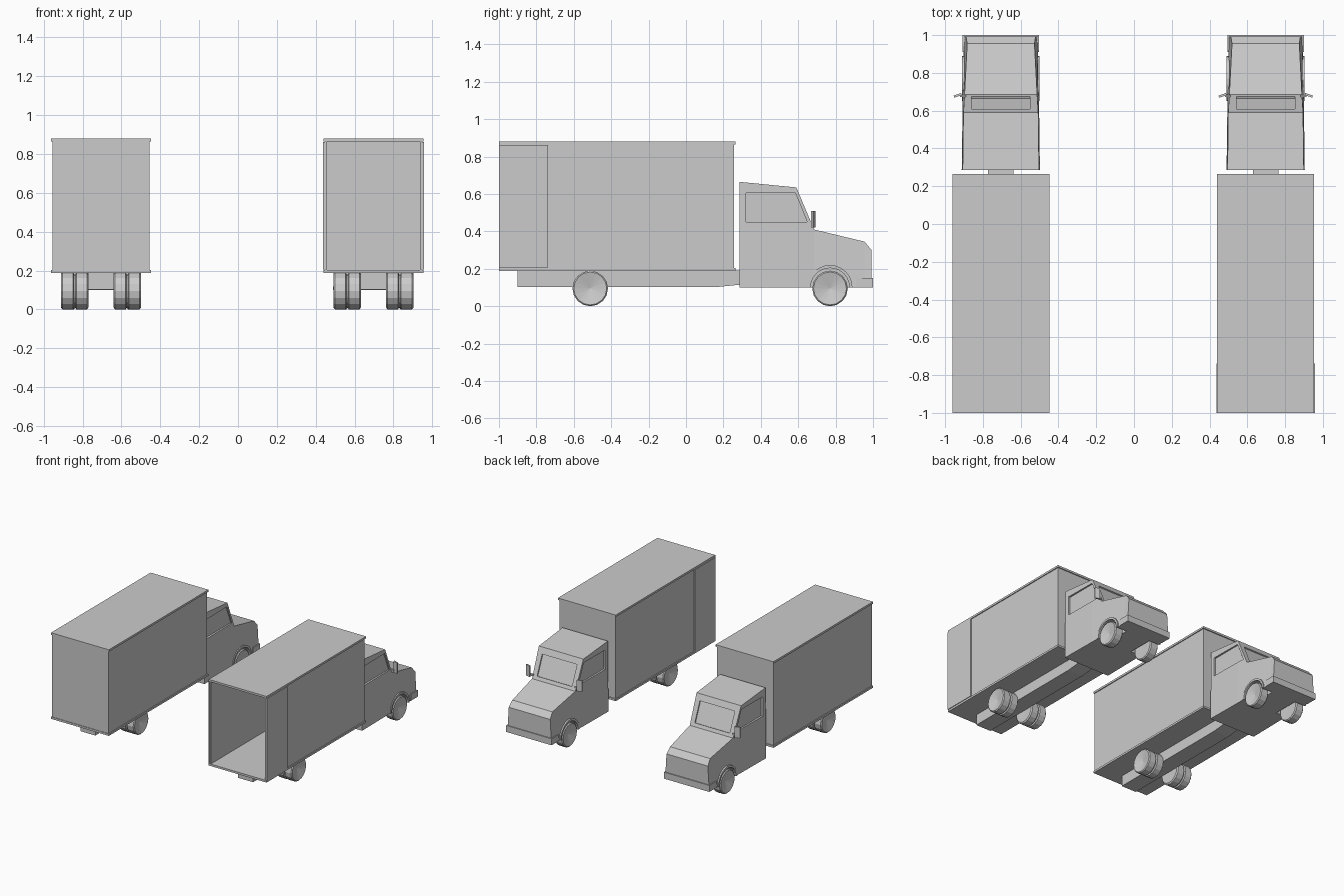
import bpy, bmesh, math
from mathutils import Matrix, Vector

if "Cube" in bpy.data.objects:
    bpy.data.objects.remove(bpy.data.objects["Cube"])


def finish(name, bm):
    bmesh.ops.recalc_face_normals(bm, faces=bm.faces)
    me = bpy.data.meshes.new(name)
    bm.to_mesh(me)
    bm.free()
    ob = bpy.data.objects.new(name, me)
    bpy.context.collection.objects.link(ob)
    return ob


def prism(name, pts, x0, x1):
    """Extrude a (y, z) outline along x."""
    bm = bmesh.new()
    f = bm.faces.new([bm.verts.new((x0, y, z)) for y, z in pts])
    ext = bmesh.ops.extrude_face_region(bm, geom=[f])
    vs = [v for v in ext['geom'] if isinstance(v, bmesh.types.BMVert)]
    bmesh.ops.translate(bm, vec=(x1 - x0, 0, 0), verts=vs)
    return finish(name, bm)


def box(name, x0, x1, y0, y1, z0, z1):
    return prism(name, [(y0, z0), (y1, z0), (y1, z1), (y0, z1)], x0, x1)


def wheel(name, cx, side, y, r, profile, seg=16):
    """Lathe a (radius, distance from truck centre) outline around x."""
    bm = bmesh.new()
    vs = [bm.verts.new((cx + side * d, y, r + k)) for k, d in profile]
    es = [bm.edges.new(p) for p in zip(vs, vs[1:])]
    bmesh.ops.spin(bm, geom=vs + es, cent=(cx, y, r), axis=(1, 0, 0),
                   angle=2 * math.pi, steps=seg, use_duplicate=False)
    bmesh.ops.remove_doubles(bm, verts=bm.verts, dist=1e-4)
    return finish(name, bm)


def cut(ob, cutter):
    mod = ob.modifiers.new("cut", 'BOOLEAN')
    mod.operation = 'DIFFERENCE'
    mod.solver = 'EXACT'
    mod.object = cutter
    cutter.hide_render = True
    cutter.hide_set(True)


def arc(r, y=0.77, z=0.1, n=12):
    return [(y + r * math.cos(math.pi * i / n), z + r * math.sin(math.pi * i / n))
            for i in range(n + 1)]


def cab(cx):
    # tapered shell: y, top z, half width at top, half width at bottom
    cols = [(0.285, 0.665, 0.202, 0.207), (0.59, 0.635, 0.198, 0.203),
            (0.685, 0.41, 0.192, 0.201), (0.955, 0.345, 0.178, 0.197),
            (0.992, 0.30, 0.184, 0.196)]
    bm = bmesh.new()
    rings = [[bm.verts.new((cx + a, y, z)) for a, z in
              ((-b, 0.1), (-t, zt), (t, zt), (b, 0.1))] for y, zt, t, b in cols]
    for p, q in zip(rings, rings[1:]):
        for i in range(4):
            j = (i + 1) % 4
            bm.faces.new((p[i], p[j], q[j], q[i]))
    bm.faces.new(rings[0])
    bm.faces.new(rings[-1])
    shell = finish("cab", bm)
    # windscreen recess
    n = Vector((0.921, 0.389))
    a, b = Vector((0.61, 0.588)), Vector((0.674, 0.436))
    pts = [a - n * 0.01, a + n * 0.05, b + n * 0.05, b - n * 0.01]
    cut(shell, prism("windscreen_cutter", [tuple(p) for p in pts], cx - 0.155, cx + 0.155))
    window = [(0.32, 0.45), (0.32, 0.605), (0.585, 0.605), (0.648, 0.45)]
    well = arc(0.105) + [(0.665, 0.05), (0.875, 0.05)]
    for s in (-1, 1):
        # side window and wheel well recesses
        cut(shell, prism("window_cutter", window, cx + s * 0.187, cx + s * 0.25))
        cut(shell, prism("wheel_well_cutter", well, cx + s * 0.11, cx + s * 0.25))
        # wheel arch lip
        prism("wheel_arch", arc(0.12) + arc(0.104)[::-1], cx + s * 0.185, cx + s * 0.206)
    box("bumper", cx - 0.202, cx + 0.202, 0.91, 1.0, 0.1, 0.152)


def mirror(cx, s):
    # angled panel and its short arm
    bm = bmesh.new()
    m = (Matrix.Translation((cx + s * 0.228, 0.681, 0.465))
         @ Matrix.Rotation(-s * math.radians(18), 4, 'Z')
         @ Matrix.Diagonal((0.042, 0.012, 0.088, 1)))
    bmesh.ops.create_cube(bm, size=1, matrix=m)
    finish("side_mirror", bm)
    x0, x1 = sorted((cx + s * 0.185, cx + s * 0.215))
    box("mirror_arm", x0, x1, 0.672, 0.684, 0.43, 0.445)


def cargo_box(cx, doors_open):
    w, t = 0.25, 0.01
    for name, z0, z1 in (("cargo_floor", 0.188, 0.204), ("cargo_roof", 0.864, 0.88)):
        box(name, cx - w - 0.007, cx + w + 0.007, -1, 0.264, z0, z1)
    box("cargo_front_wall", cx - w, cx + w, 0.246, 0.256, 0.204, 0.864)
    for s in (-1, 1):
        x0, x1 = sorted((cx + s * (w - t), cx + s * w))
        box("cargo_side_wall", x0, x1, -0.996, 0.246, 0.204, 0.864)
        if doors_open:
            # door folded flat against the side
            x0, x1 = sorted((cx + s * w, cx + s * (w + t)))
            box("open_door", x0, x1, -1, -0.738, 0.206, 0.862)
    if not doors_open:
        box("closed_rear_door", cx - w + t, cx + w - t, -0.996, -0.986, 0.204, 0.864)


def truck(cx, doors_open, mirror_sides):
    cargo_box(cx, doors_open)
    cab(cx)
    for s in mirror_sides:
        mirror(cx, s)
    prism("chassis", [(-0.9, 0.102), (0.16, 0.102), (0.29, 0.115), (0.29, 0.19),
                      (-0.9, 0.19)], cx - 0.067, cx + 0.067)
    r = 0.095
    # twin rear tyres with a groove, single front tyre, both with dished hubs
    rear = [(0, 0.068), (0.085, 0.065), (r, 0.072), (r, 0.127), (0.085, 0.132),
            (0.085, 0.138), (r, 0.143), (r, 0.198), (0.088, 0.205), (0, 0.185)]
    front = [(0, 0.135), (0.088, 0.132), (r, 0.14), (r, 0.198), (0.088, 0.205), (0, 0.185)]
    for s in (-1, 1):
        wheel("rear_wheel", cx, s, -0.512, r, rear)
        wheel("front_wheel", cx, s, 0.77, r, front)


truck(-0.705, False, (-1,))
truck(0.697, True, (-1, 1))
